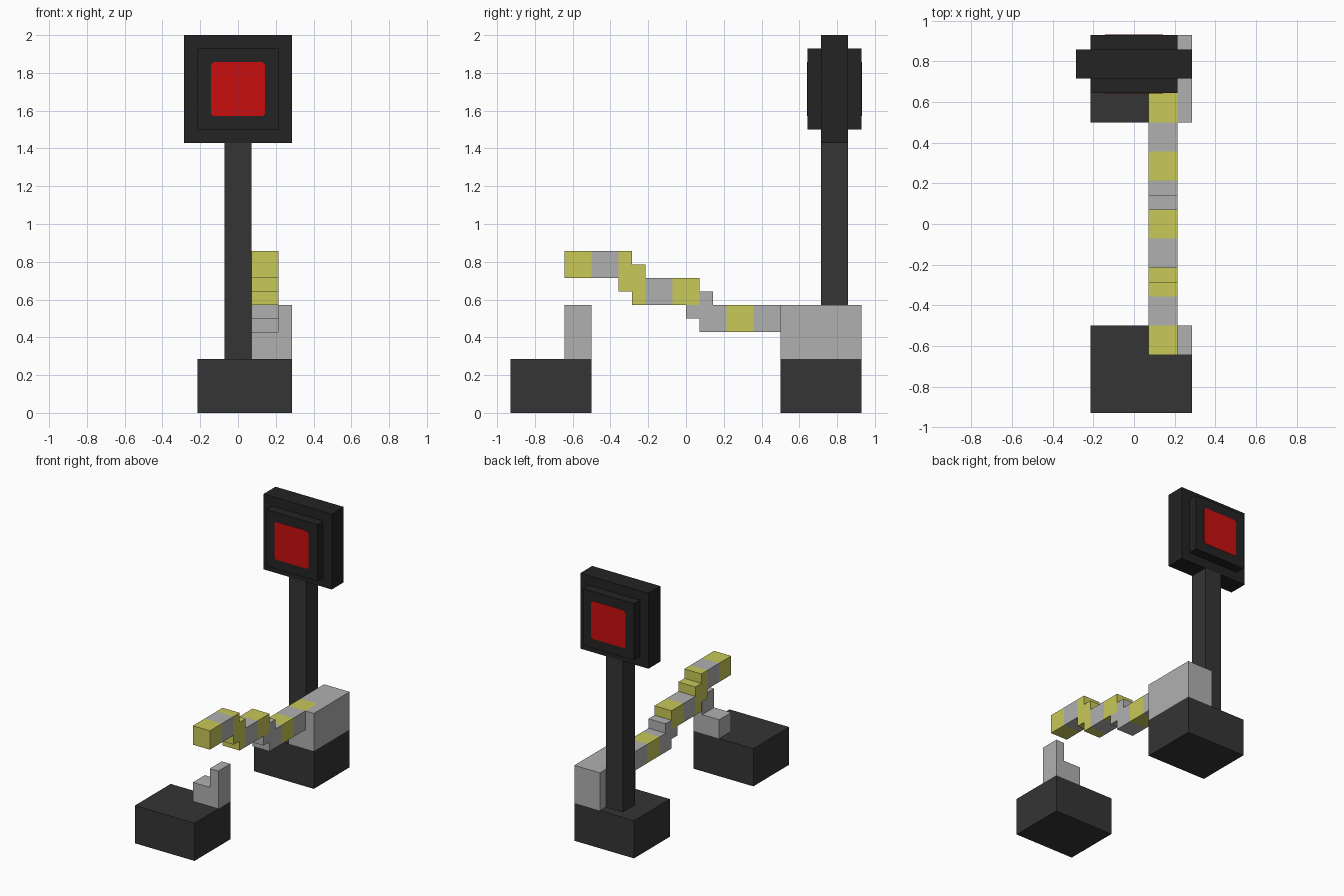
import bpy, bmesh
from mathutils import Vector

if "Cube" in bpy.data.objects:
    bpy.data.objects.remove(bpy.data.objects["Cube"])

U = 1 / 14  # one block unit


def mat(name, r, g, b):
    m = bpy.data.materials.new(name)
    m.diffuse_color = (r, g, b, 1)
    m.use_nodes = True
    m.node_tree.nodes["Principled BSDF"].inputs["Base Color"].default_value = m.diffuse_color
    return m


HOUSING = mat("lamp_black", 0.017, 0.017, 0.017)
DARK = mat("dark_grey", 0.035, 0.035, 0.035)
GREY = mat("light_grey", 0.434, 0.434, 0.434)
YELLOW = mat("stripe_yellow", 0.578, 0.578, 0.098)
RED = mat("lamp_red", 0.59, 0.0045, 0.0045)


def finish(name, bm, *mats):
    bmesh.ops.recalc_face_normals(bm, faces=bm.faces)
    bmesh.ops.scale(bm, vec=(U, U, U), verts=bm.verts)
    me = bpy.data.meshes.new(name)
    bm.to_mesh(me)
    bm.free()
    for m in mats:
        me.materials.append(m)
    ob = bpy.data.objects.new(name, me)
    bpy.context.collection.objects.link(ob)
    return ob


def prism(pts, to3d, depth):
    """Extrude a closed 2D outline along the depth vector."""
    bm = bmesh.new()
    f = bm.faces.new([bm.verts.new(to3d(*p)) for p in pts])
    r = bmesh.ops.extrude_face_region(bm, geom=[f])
    bmesh.ops.translate(bm, vec=depth, verts=[v for v in r["geom"] if isinstance(v, bmesh.types.BMVert)])
    bmesh.ops.recalc_face_normals(bm, faces=bm.faces)
    return bm


def box_mesh(x0, x1, y0, y1, z0, z1):
    return prism([(x0, y0), (x1, y0), (x1, y1), (x0, y1)],
                 lambda x, y: (x, y, z0), (0, 0, z1 - z0))


def box(name, m, *dims):
    return finish(name, box_mesh(*dims), m)


def cut(bm, axis, value):
    co, no = Vector(), Vector()
    co[axis], no[axis] = value, 1
    bmesh.ops.bisect_plane(bm, geom=bm.verts[:] + bm.edges[:] + bm.faces[:],
                           plane_co=co, plane_no=no)


# Bases, post and lamp housing
box("rear_base", DARK, -3, 4, 7, 13, 0, 4)
box("front_base", DARK, -3, 4, -13, -7, 0, 4)
box("signal_post", DARK, -1, 1, 10, 12, 4, 20)
box("lamp_board", HOUSING, -4, 4, 10, 12, 20, 28)
box("lamp_hood", HOUSING, -3, 3, 9, 13, 21, 27)

# Red lamp plates, front and back, with slightly clipped corners
c = 0.18
lamp = [(-2 + c, 22), (2 - c, 22), (2, 22 + c), (2, 26 - c),
        (2 - c, 26), (-2 + c, 26), (-2, 26 - c), (-2, 22 + c)]
for side, y in (("front", 9), ("back", 13)):
    bm = prism(lamp, lambda x, z: (x, y - 0.03, z), (0, 0.06, 0))
    finish(side + "_lamp", bm, RED)

# Stepped rest for the barrier arm
finish("arm_rest", prism([(1, 4), (4, 4), (4, 8), (3, 8), (3, 6), (1, 6)],
                         lambda x, z: (x, -9, z), (0, 2, 0)), GREY)

# Barrier mount, with the arm's last stripe showing in its top and inner side
bm = box_mesh(1, 4, 7, 13, 4, 8)
for axis, value in ((0, 3), (1, 9), (2, 6)):
    cut(bm, axis, value)
for f in bm.faces:
    p = f.calc_center_median() - f.normal * 0.1
    f.material_index = int(p.x < 3 and p.y < 9 and p.z > 6)
finish("barrier_mount", bm, GREY, YELLOW)

# Striped barrier arm rising in steps
arm = [(-9, 10), (-5, 10), (-5, 9), (-4, 9), (-4, 8), (0, 8), (0, 7), (1, 7),
       (1, 6), (7, 6), (7, 8), (2, 8), (2, 9), (1, 9), (1, 10), (-3, 10),
       (-3, 11), (-4, 11), (-4, 12), (-9, 12)]
bm = prism(arm, lambda y, z: (1, y, z), (2, 0, 0))
for y in (-7, -5, -4, -3, -1, 0, 1, 3, 5):
    cut(bm, 1, y)
cut(bm, 2, 8)
for f in bm.faces:
    p = f.calc_center_median() - f.normal * 0.1
    f.material_index = int((p.y + 9) % 4 < 2 and not (0 < p.y < 1 and p.z < 8))
finish("barrier_arm", bm, GREY, YELLOW)
